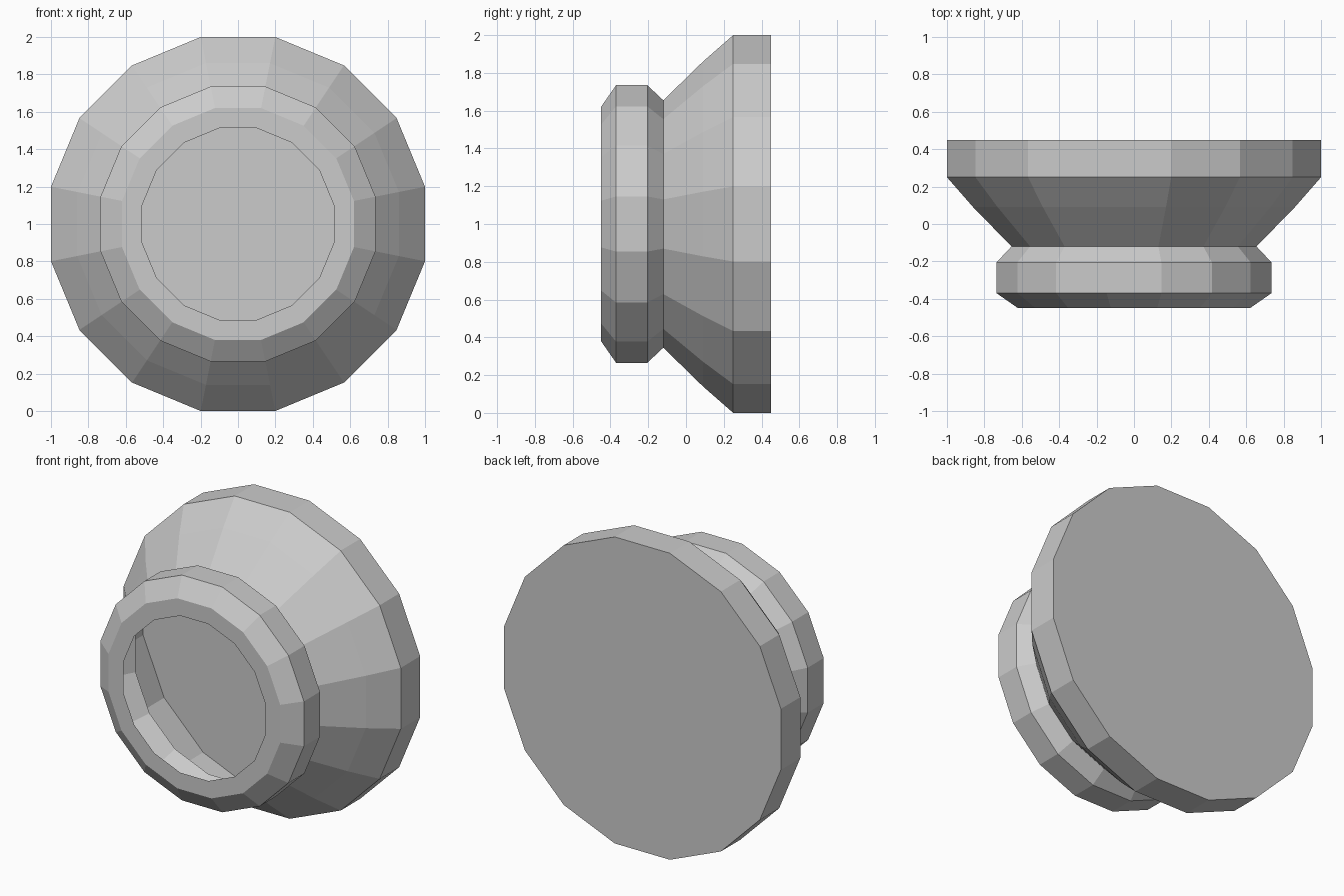
import bpy, bmesh, math

if "Cube" in bpy.data.objects:
    bpy.data.objects.remove(bpy.data.objects["Cube"])

SIDES = 16
CORNER = 1 / math.cos(math.pi / SIDES)   # flat-to-flat radius -> corner radius

# Profile from the open front lip to the back disc: (flat radius, y)
PROFILE = [
    (0.512, -0.45),   # edge of the front opening
    (0.62, -0.45),    # front lip
    (0.735, -0.37),   # chamfer
    (0.735, -0.205),  # collar
    (0.655, -0.12),   # groove
    (0.86, 0.09),     # flare
    (1.0, 0.25),      # large rim
    (1.0, 0.45),
]

grey = bpy.data.materials.new("plain grey")
grey.diffuse_color = (0.6, 0.6, 0.6, 1)
grey.use_nodes = True
grey.node_tree.nodes["Principled BSDF"].inputs["Base Color"].default_value = grey.diffuse_color

# Hollow flared body, open at the front and closed by a flat back disc
bm = bmesh.new()
rings = []
for r, y in PROFILE:
    ring = []
    for i in range(SIDES):
        a = (i + 0.5) * 2 * math.pi / SIDES
        ring.append(bm.verts.new((r * CORNER * math.cos(a), y,
                                  1 + r * CORNER * math.sin(a))))
    rings.append(ring)
for f, b in zip(rings, rings[1:]):
    for i in range(SIDES):
        j = (i + 1) % SIDES
        bm.faces.new((f[i], b[i], b[j], f[j]))
bm.faces.new(rings[-1][::-1])

mesh = bpy.data.meshes.new("flared_body")
bm.to_mesh(mesh)
bm.free()
mesh.materials.append(grey)
body = bpy.data.objects.new("flared_body", mesh)
bpy.context.collection.objects.link(body)
